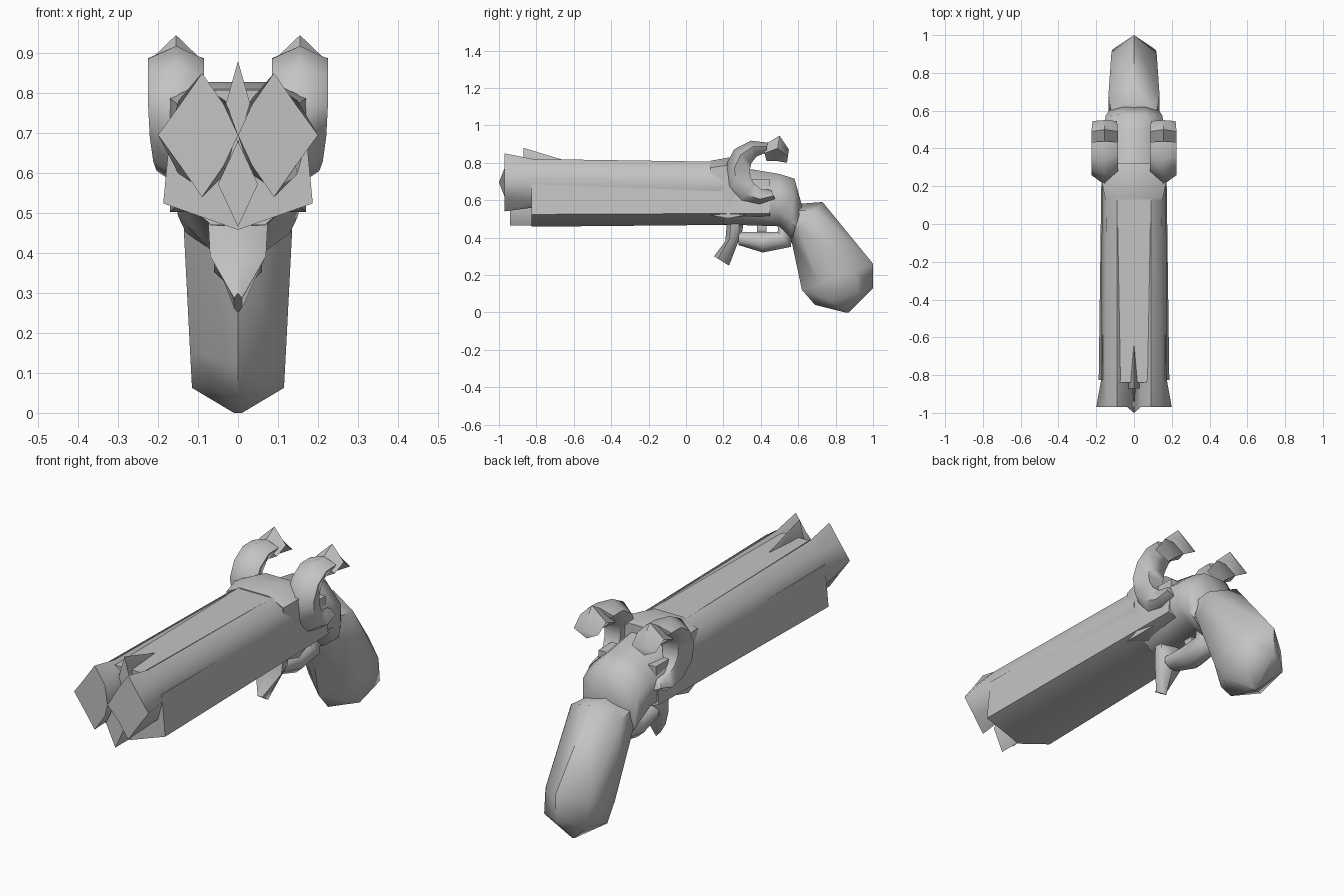
import bpy, bmesh
from math import sin, cos, pi, tau, radians

default_cube = bpy.data.objects.get("Cube")
if default_cube:
    bpy.data.objects.remove(default_cube, do_unlink=True)

grey = (.55, .55, .55, 1)
material = bpy.data.materials.new("plain grey")
material.use_nodes = True
material.diffuse_color = grey
material.node_tree.nodes["Principled BSDF"].inputs["Base Color"].default_value = grey


def polygon(sides, turn=0):
    """Regular section stretched to touch -1 and 1 on both axes."""
    angles = [turn + tau * i / sides for i in range(sides)]
    wide = max(abs(cos(angle)) for angle in angles)
    tall = max(abs(sin(angle)) for angle in angles)
    return [(cos(angle) / wide, sin(angle) / tall) for angle in angles]


def loft(name, section, stations, x=0, smooth=60):
    """Skin a section over stations: half width, lower (y, z), upper (y, z)."""
    mesh = bpy.data.meshes.new(name)
    bm = bmesh.new()
    rings = []
    for width, (low_y, low_z), (high_y, high_z) in stations:
        ring = []
        for across, up in section:
            blend = (up + 1) / 2
            ring.append(bm.verts.new((x + across * width,
                                      low_y + (high_y - low_y) * blend,
                                      low_z + (high_z - low_z) * blend)))
        rings.append(ring)
    for ring, following in zip(rings, rings[1:]):
        for i in range(len(section)):
            bm.faces.new((ring[i - 1], ring[i], following[i], following[i - 1]))
    bm.faces.new(rings[0])
    bm.faces.new(rings[-1])
    bmesh.ops.recalc_face_normals(bm, faces=bm.faces)
    bm.to_mesh(mesh)
    bm.free()
    mesh.materials.append(material)
    part = bpy.data.objects.new(name, mesh)
    bpy.context.collection.objects.link(part)
    bpy.ops.object.select_all(action='DESELECT')
    part.select_set(True)
    bpy.context.view_layer.objects.active = part
    bpy.ops.object.shade_smooth_by_angle(angle=radians(smooth))
    return part


def bar(name, section, front, back, width, low, high, flare=1, swell=0, steps=1):
    """Lengthwise bar, scaled by flare at its front and bulged by swell midway."""
    middle, half = (low + high) / 2, (high - low) / 2
    stations = []
    for i in range(steps + 1):
        t = i / steps
        y = front + (back - front) * t
        scale = flare + (1 - flare) * t + swell * sin(pi * t)
        stations.append((width * scale, (y, middle - half * scale), (y, middle + half * scale)))
    return loft(name, section, stations)


octagon = polygon(8, pi / 8)
ridged_octagon = polygon(8)
hexagon = polygon(6, pi / 2)
pentagon = polygon(5, pi / 2)
square = polygon(4, pi / 4)
diamond = polygon(4)
stock_section = [(0, -1), (1, -.5), (.9, 1), (-.9, 1), (-1, -.5)]
breech_section = [(-1, -1), (1, -1), (1, .75), (.5, 1), (-.5, 1), (-1, .75)]

# Hammer neck: an arc that is thickest halfway along
neck = []
neck_steps = 7
for step in range(neck_steps + 1):
    t = step / neck_steps
    angle = radians(295 - 215 * t)
    thickness = .03 + .045 * sin(pi * t)
    inner, outer = [(.41 + radius * cos(angle), .75 + radius * sin(angle))
                    for radius in (.13 - thickness, .13 + thickness)]
    neck.append((.04 + .03 * min(1, 2 * t), inner, outer))

for side, sign in (("left", 1), ("right", -1)):
    # Barrel flaring into a diamond muzzle whose inner lip leads
    centre = sign * .09
    barrel = loft(side + "_barrel", ridged_octagon, [
        (.11, (-.97, .54), (-.97, .85)),
        (.083, (-.82, .56), (-.82, .82)),
        (.08, (.2, .55), (.2, .805))], centre)
    for vertex in barrel.data.vertices:
        point = vertex.co
        if point.y < -.9:
            across, up = point.x - centre, point.z - .695
            if min(abs(across), abs(up)) > .02:
                point.x = centre + across * .7
                point.z = .695 + up * .7
            elif across * sign < -.05:
                point.x, point.y = 0, -1

    # Curved hammer and its raised, forked thumb piece
    loft(side + "_hammer_neck", pentagon, neck, sign * .155, 70)
    loft(side + "_hammer_spur", diamond, [
        (.07, (.43, .81), (.41, .89)),
        (.07, (.48, .81), (.5, .945)),
        (.065, (.54, .8), (.55, .87))], sign * .155)

# Stock below the barrels, and the deck between their crests
bar("fore_stock", stock_section, front=-.825, back=.45, width=.17,
    low=.47, high=.71, flare=1.1)
bar("top_deck", square, front=-.84, back=.2, width=.09, low=.7, high=.805, flare=1.06)

# Sight and keel at the front
bar("front_sight", diamond, front=-.87, back=-.64, width=.01,
    low=.74, high=.81, flare=3)
bar("front_keel", diamond, front=-.94, back=-.64, width=.05, low=.465, high=.68)

# Swelling breech band and the action that tapers into the grip
bar("breech_band", breech_section, front=.13, back=.32, width=.152,
    low=.52, high=.81, swell=.12, steps=2)
loft("action_body", octagon, [
    (.165, (.2, .47), (.2, .79)),
    (.16, (.5, .46), (.5, .74)),
    (.15, (.56, .4), (.58, .715)),
    (.13, (.57, .4), (.62, .57))])

# Grip with ridges along its front and back
loft("grip", hexagon, [
    (.12, (.55, .44), (.6, .58)),
    (.135, (.56, .4), (.73, .59)),
    (.12, (.62, .12), (1, .26)),
    (.115, (.69, .04), (1, .13)),
    (.01, (.85, 0), (.87, 0))])

# Trigger, and its guard with a pointed front spur
loft("guard_spur", hexagon, [
    (.075, (.22, .49), (.31, .49)),
    (.07, (.21, .38), (.3, .43)),
    (.01, (.15, .3), (.23, .25))])
loft("guard_bow", octagon, [
    (.05, (.28, .36), (.28, .43)),
    (.06, (.41, .32), (.4, .43)),
    (.06, (.56, .35), (.49, .43)),
    (.06, (.58, .49), (.5, .5))])
bar("trigger", diamond, front=.38, back=.43, width=.02, low=.42, high=.5)
